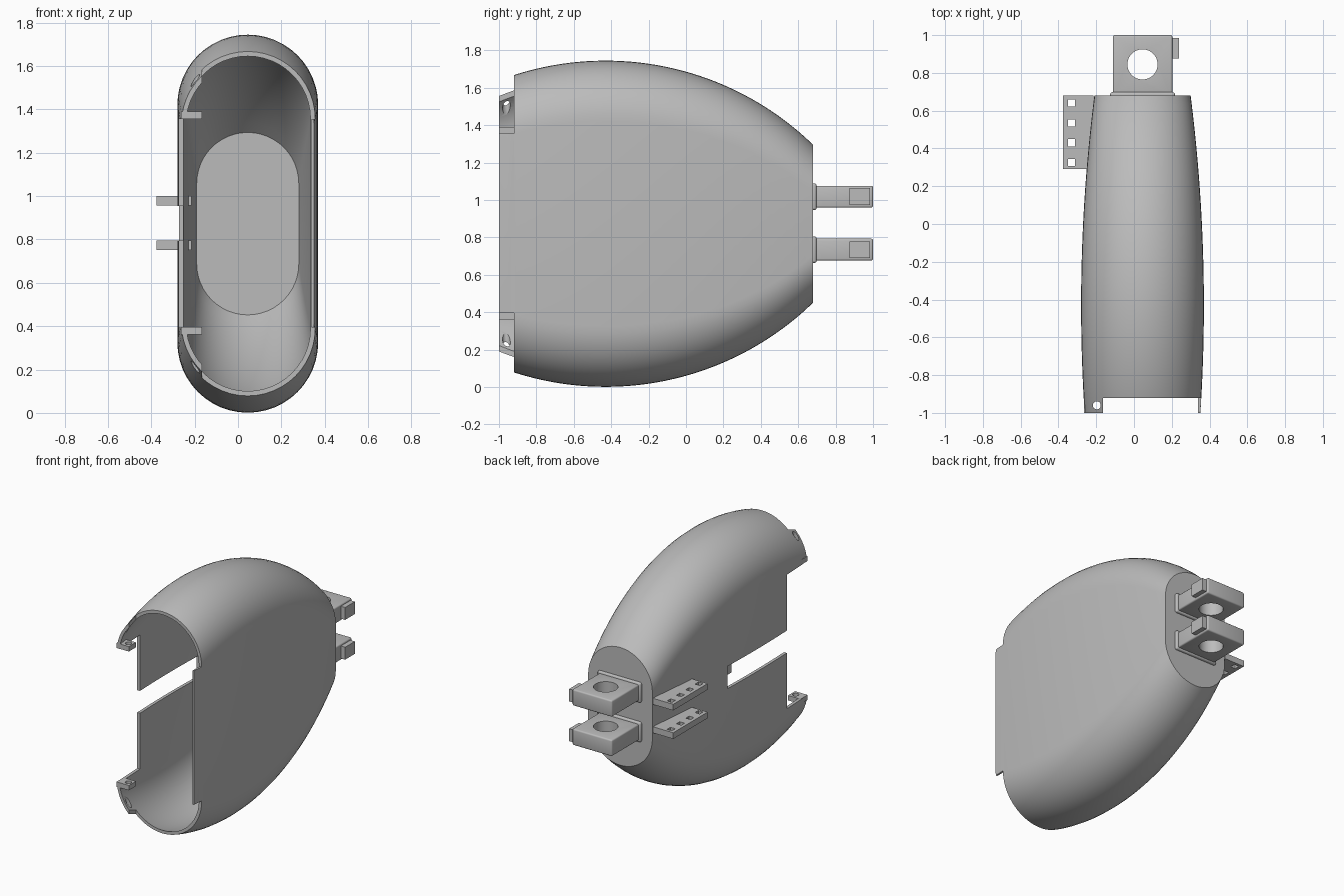
import bpy, bmesh
from math import sin, cos, pi, sqrt, radians

if "Cube" in bpy.data.objects:
    bpy.data.objects.remove(bpy.data.objects["Cube"])

CX, CZ = 0.045, 0.873      # axis of the capsule section
Y_FRONT, Y_BACK, WALL = -1.0, 0.68, 0.022

grey = bpy.data.materials.new("plain grey")
grey.use_nodes = True
grey.diffuse_color = (0.5, 0.5, 0.5, 1)
grey.node_tree.nodes["Principled BSDF"].inputs["Base Color"].default_value = (0.5, 0.5, 0.5, 1)


def finish(bm, name):
    bmesh.ops.recalc_face_normals(bm, faces=bm.faces[:])
    mesh = bpy.data.meshes.new(name)
    bm.to_mesh(mesh)
    bm.free()
    mesh.materials.append(grey)
    ob = bpy.data.objects.new(name, mesh)
    bpy.context.collection.objects.link(ob)
    return ob


def activate(ob):
    bpy.ops.object.select_all(action='DESELECT')
    ob.select_set(True)
    bpy.context.view_layer.objects.active = ob


def box(name, x, y, z, bevel=0):
    bm = bmesh.new()
    bmesh.ops.create_cube(bm, size=1)
    for v in bm.verts:
        for i, (lo, hi) in enumerate((x, y, z)):
            v.co[i] = lo if v.co[i] < 0 else hi
    if bevel:
        bmesh.ops.bevel(bm, geom=bm.edges[:], offset=bevel, segments=3,
                        profile=0.5, affect='EDGES')
    return finish(bm, name)


def pin(x, y, z0, z1, r):
    bm = bmesh.new()
    bmesh.ops.create_cone(bm, cap_ends=True, segments=40, radius1=r, radius2=r, depth=z1 - z0)
    bmesh.ops.translate(bm, verts=bm.verts[:], vec=(x, y, (z0 + z1) / 2))
    return finish(bm, "cutter")


def cut(ob, cutters):
    for c in cutters:
        m = ob.modifiers.new("cut", 'BOOLEAN')
        m.operation, m.solver, m.object = 'DIFFERENCE', 'EXACT', c
        activate(ob)
        bpy.ops.object.modifier_apply(modifier=m.name)
        bpy.data.objects.remove(c)


def smooth(ob):
    activate(ob)
    bpy.ops.object.shade_smooth_by_angle(angle=radians(30))


def arc(y, peak, radius):
    return peak - radius + sqrt(radius ** 2 - (y + 0.43) ** 2)


def loft(name, y0, y1, inset, rings=36, segs=24):
    """Capsule sections whose width and height follow shallow arcs along y."""
    bm = bmesh.new()
    loops = []
    for i in range(rings + 1):
        y = y0 + (y1 - y0) * i / rings
        w = arc(y, 0.325, 8.8) - inset
        straight = arc(y, 0.872, 1.594) - inset - w
        loop = []
        for side in (1, -1):
            for k in range(segs + 1):
                a = pi * k / segs
                loop.append(bm.verts.new((CX + side * w * cos(a), y,
                                          CZ + side * (straight + w * sin(a)))))
        loops.append(loop)
    for a, b in zip(loops, loops[1:]):
        for k in range(len(a)):
            n = (k + 1) % len(a)
            bm.faces.new((a[k], a[n], b[n], b[k]))
    bm.faces.new(loops[0])
    bm.faces.new(loops[-1])
    return finish(bm, name)


# Hollow shell, open at the front
shell = loft("shell", Y_FRONT, Y_BACK, 0)
cut(shell, [
    loft("cutter", Y_FRONT - 0.05, Y_BACK - WALL, WALL),
    # stepped front rim
    box("cutter", (-0.165, 0.34), (-1.2, -0.92), (-0.1, 1.9)),
    box("cutter", (0.33, 0.6), (-1.2, -0.92), (1.355, 1.9)),
    box("cutter", (0.33, 0.6), (-1.2, -0.92), (-0.1, 0.395)),
    # set-back wall and long slot on one side
    box("cutter", (-0.6, -0.15), (-1.2, -0.75), (0.395, 1.355)),
    box("cutter", (-0.6, -0.15), (-0.9, -0.08), (0.795, 0.955)),
    pin(-0.197, -0.96, -0.1, 1.9, 0.021),
])
smooth(shell)

# Parts that come in a lower and an upper copy
for label, s in (("lower", -1), ("upper", 1)):
    def span(lo, hi):
        return tuple(sorted((CZ + 0.003 + s * lo, CZ + 0.003 + s * hi)))

    # front screw tab
    tab = box(label + "_front_tab", (-0.264, -0.165), (-1, -0.92), span(0.48, 0.515))
    cut(tab, [pin(-0.197, -0.96, -0.1, 1.9, 0.021)])
    smooth(tab)

    # side plate with four square holes
    plate = box(label + "_side_plate", (-0.375, -0.215), (0.29, Y_BACK), span(0.08, 0.124))
    cut(plate, [box("cutter", (-0.35, -0.312), (y - 0.019, y + 0.019), (0.5, 1.3))
                for y in (0.325, 0.43, 0.535, 0.64)])

    # rear lug with pin hole, base collar and side stop
    lug = box(label + "_rear_lug", (-0.112, 0.203), (Y_BACK - 0.01, 1), span(0.083, 0.2), 0.01)
    cut(lug, [pin(CX, 0.845, 0.5, 1.3, 0.08)])
    smooth(lug)
    collar = box(label + "_lug_collar", (-0.126, 0.217), (Y_BACK - 0.015, Y_BACK + 0.018),
                 span(0.07, 0.213), 0.012)
    smooth(collar)
    box(label + "_lug_stop", (0.19, 0.237), (0.875, 0.985), span(0.098, 0.187))
